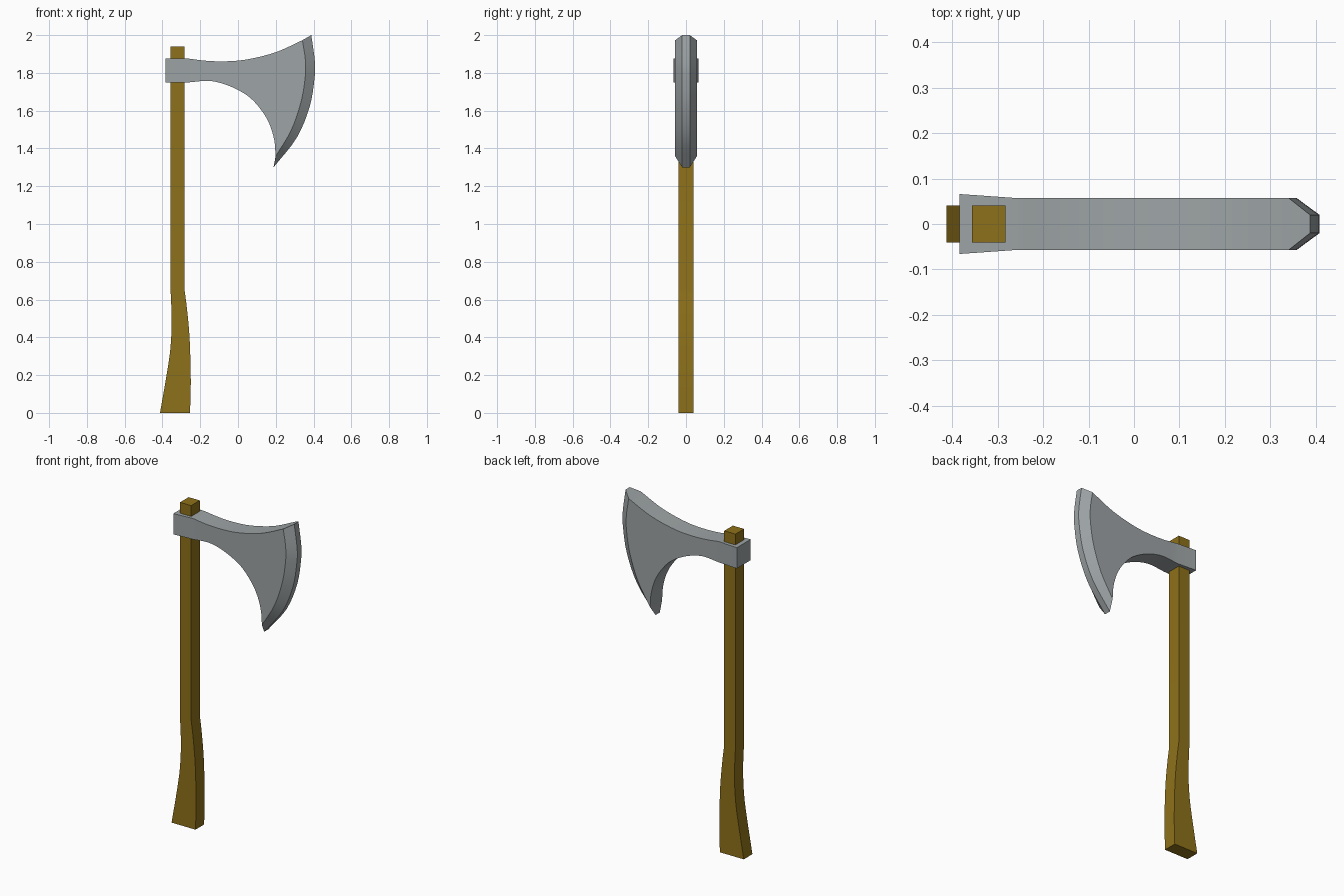
import bpy, bmesh, math
from mathutils import Vector

if "Cube" in bpy.data.objects:
    bpy.data.objects.remove(bpy.data.objects["Cube"])


def curve(pts, steps=4):
    """Smooth Catmull-Rom curve through 2D points."""
    p = [Vector(q) for q in pts]
    p = [2 * p[0] - p[1]] + p + [2 * p[-1] - p[-2]]
    out = []
    for i in range(1, len(p) - 2):
        a, b, c, d = p[i - 1:i + 3]
        for k in range(steps):
            t = k / steps
            out.append(0.5 * (2 * b + (c - a) * t + (2 * a - 5 * b + 4 * c - d) * t ** 2
                              + (3 * b - a - 3 * c + d) * t ** 3))
    return out + [p[-2]]


def add_object(name, bm, color=None):
    bmesh.ops.remove_doubles(bm, verts=bm.verts, dist=1e-5)
    bmesh.ops.recalc_face_normals(bm, faces=bm.faces)
    me = bpy.data.meshes.new(name)
    bm.to_mesh(me)
    bm.free()
    ob = bpy.data.objects.new(name, me)
    bpy.context.collection.objects.link(ob)
    if color:
        mat = bpy.data.materials.new(name + "_material")
        mat.diffuse_color = color
        mat.use_nodes = True
        mat.node_tree.nodes["Principled BSDF"].inputs["Base Color"].default_value = mat.diffuse_color
        me.materials.append(mat)
    bpy.ops.object.select_all(action='DESELECT')
    ob.select_set(True)
    bpy.context.view_layer.objects.active = ob
    bpy.ops.object.shade_smooth_by_angle(angle=math.radians(25))
    return ob


def face(bm, pts):
    bm.faces.new([bm.verts.new(p) for p in pts])


def at(p, y):
    return (p[0], y, p[1])


def strip(bm, a, ya, b, yb):
    """Quads between two matching profile lines at given depths."""
    for i in range(len(a) - 1):
        face(bm, [at(a[i], ya), at(a[i + 1], ya), at(b[i + 1], yb), at(b[i], yb)])


# Handle: straight shaft flaring into a curved grip
left = curve([(-0.413, 0), (-0.378, 0.2), (-0.358, 0.34), (-0.351, 0.49), (-0.357, 0.65)])
right = curve([(-0.254, 0), (-0.25, 0.17), (-0.256, 0.39), (-0.27, 0.55), (-0.283, 0.65)])
left.append(Vector((-0.357, 1.94)))
right.append(Vector((-0.283, 1.94)))
H = 0.041
bm = bmesh.new()
for s in (-H, H):
    strip(bm, left, s, right, s)
for side in (left, right):
    strip(bm, side, -H, side, H)
for i in (0, -1):
    face(bm, [at(left[i], -H), at(right[i], -H), at(right[i], H), at(left[i], H)])
add_object("handle", bm, (0.27, 0.165, 0.01, 1))

# Axe head: tapered collar, flat blade body and bevelled cutting edge
top = curve([(-0.257, 1.875), (-0.178, 1.865), (-0.09, 1.861), (0.01, 1.866),
             (0.114, 1.885), (0.22, 1.917), (0.341, 1.973)])
low = curve([(-0.257, 1.75), (-0.167, 1.758), (-0.098, 1.748), (-0.019, 1.719), (0.061, 1.671),
             (0.124, 1.602), (0.167, 1.528), (0.192, 1.443), (0.199, 1.358)])
bevel = curve([(0.341, 1.973), (0.357, 1.865), (0.355, 1.77), (0.332, 1.64),
               (0.28, 1.493), (0.199, 1.358)])
edge = curve([(0.388, 2.0), (0.407, 1.86), (0.405, 1.77), (0.379, 1.62),
              (0.31, 1.455), (0.188, 1.3)])
back = [Vector((-0.384, 1.875)), Vector((-0.384, 1.75))]
C, B, E = 0.066, 0.057, 0.02
bm = bmesh.new()
for s in (-1, 1):
    face(bm, [at(p, s * B) for p in top + bevel[1:-1] + low[::-1]])
    face(bm, [at(back[0], s * C), at(top[0], s * B), at(low[0], s * B), at(back[1], s * C)])
    strip(bm, bevel, s * B, edge, s * E)
for side in (top, low):
    strip(bm, side, -B, side, B)
strip(bm, edge, -E, edge, E)
strip(bm, back, -C, back, C)
for b, p in ((back[0], top[0]), (back[1], low[0])):
    face(bm, [at(b, -C), at(p, -B), at(p, B), at(b, C)])
for i in (0, -1):
    face(bm, [at(bevel[i], -B), at(edge[i], -E), at(edge[i], E), at(bevel[i], B)])
add_object("axe_head", bm, (0.34, 0.37, 0.38, 1))
